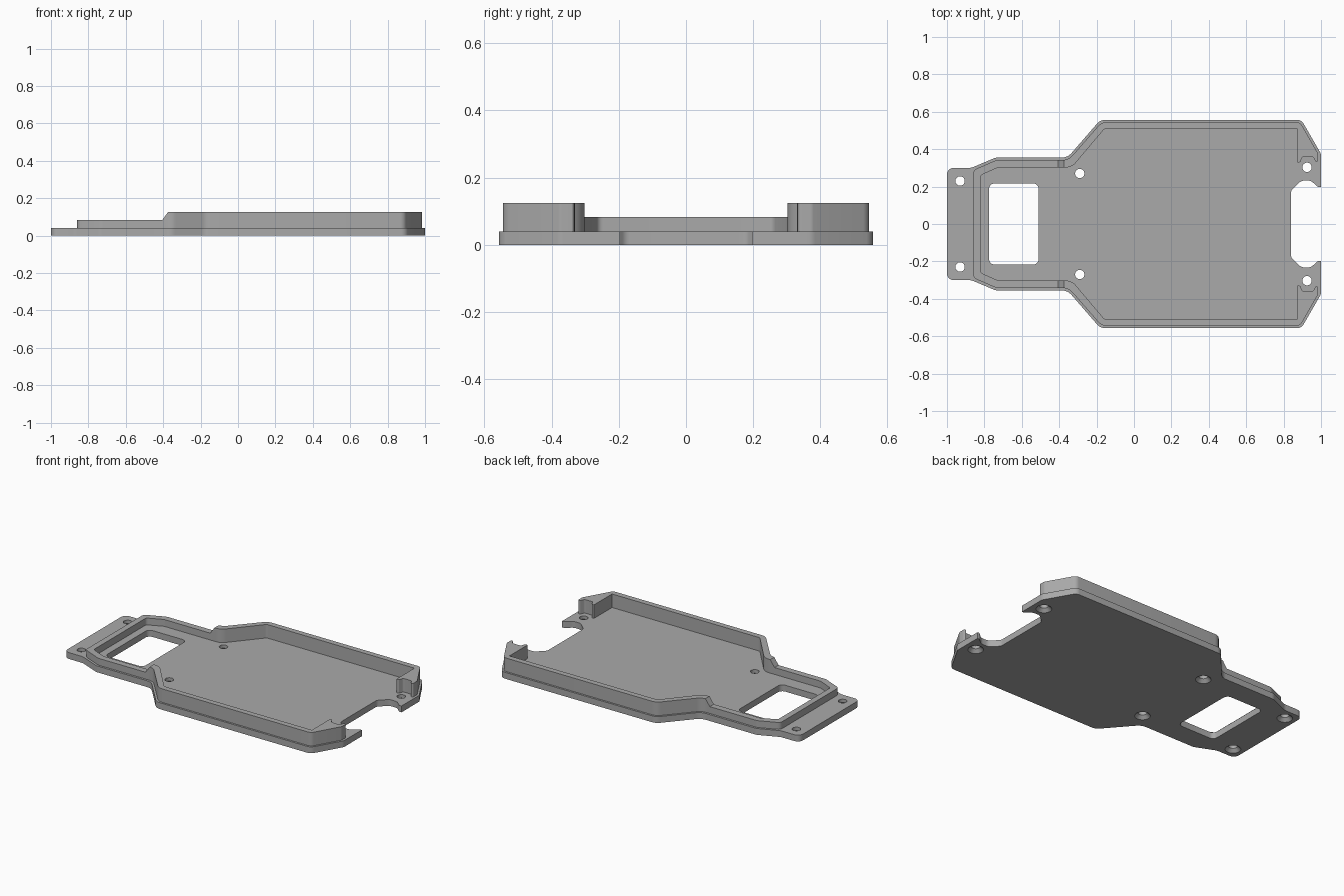
import bpy, bmesh, math
from mathutils import Vector

old = bpy.data.objects.get("Cube")
if old:
    bpy.data.objects.remove(old, do_unlink=True)

grey = bpy.data.materials.new("plain grey")
grey.use_nodes = True
colour = (0.4, 0.4, 0.4, 1)
grey.diffuse_color = colour
grey.node_tree.nodes["Principled BSDF"].inputs["Base Color"].default_value = colour

PLATE, LOW, HIGH = 0.04, 0.083, 0.125


def fillet(corners, steps=6):
    """Round each (x, y, radius) corner of a closed outline."""
    out = []
    for i, (x, y, r) in enumerate(corners):
        p = Vector((x, y))
        a = Vector(corners[i - 1][:2]) - p
        b = Vector(corners[(i + 1) % len(corners)][:2]) - p
        if r == 0:
            out.append(p)
            continue
        half = a.angle(b) / 2
        reach = min(r / math.tan(half), a.length * 0.49, b.length * 0.49)
        r = reach * math.tan(half)
        a.normalize()
        b.normalize()
        centre = p + (a + b).normalized() * (r / math.sin(half))
        start, end = p + a * reach - centre, p + b * reach - centre
        turn = math.atan2(start.x * end.y - start.y * end.x, start.dot(end))
        for k in range(steps + 1):
            t = turn * k / steps
            c, s = math.cos(t), math.sin(t)
            out.append(centre + Vector((start.x * c - start.y * s,
                                        start.x * s + start.y * c)))
    return out


def mirrored(half):
    return half + [(x, -y, r) for x, y, r in reversed(half)]


def finish(name, bm):
    bmesh.ops.recalc_face_normals(bm, faces=bm.faces)
    mesh = bpy.data.meshes.new(name)
    bm.to_mesh(mesh)
    bm.free()
    mesh.materials.append(grey)
    ob = bpy.data.objects.new(name, mesh)
    bpy.context.collection.objects.link(ob)
    return ob


def prism(name, outline, low, high):
    bm = bmesh.new()
    face = bm.faces.new([bm.verts.new((p.x, p.y, low)) for p in outline])
    top = bmesh.ops.extrude_face_region(bm, geom=[face])["geom"]
    bmesh.ops.translate(bm, vec=(0, 0, high - low),
                        verts=[v for v in top if isinstance(v, bmesh.types.BMVert)])
    return finish(name, bm)


def lathe(name, profile, x, y, sides=32):
    """Closed round solid from (radius, height) rings."""
    bm = bmesh.new()
    rings = [[bm.verts.new((x + r * math.cos(k * math.tau / sides),
                            y + r * math.sin(k * math.tau / sides), z))
              for k in range(sides)] for r, z in profile]
    for lower, upper in zip(rings, rings[1:]):
        for k in range(sides):
            n = (k + 1) % sides
            bm.faces.new((lower[k], lower[n], upper[n], upper[k]))
    bm.faces.new(rings[0])
    bm.faces.new(rings[-1])
    return finish(name, bm)


def cut(ob, cutter):
    cutter.hide_render = True
    mod = ob.modifiers.new("cut", "BOOLEAN")
    mod.operation, mod.solver, mod.object = "DIFFERENCE", "EXACT", cutter
    bpy.context.view_layer.objects.active = ob
    bpy.ops.object.modifier_apply(modifier=mod.name)
    bpy.data.objects.remove(cutter, do_unlink=True)


# Base plate with the connector notch in its end
plate = prism("base_plate", fillet(mirrored([
    (-1, 0.30, 0.035), (-0.87, 0.30, 0.06), (-0.74, 0.355, 0.06),
    (-0.355, 0.355, 0.07), (-0.18, 0.557, 0.06), (0.895, 0.557, 0.04),
    (1, 0.375, 0.04), (1, 0.197, 0), (0.985, 0.197, 0.01),
    (0.945, 0.232, 0.04), (0.895, 0.232, 0.04), (0.84, 0.18, 0.03)])), 0, PLATE)

# Rectangular window
cut(plate, prism("window_cutter", fillet(mirrored([
    (-0.775, 0.217, 0.03), (-0.51, 0.217, 0.03)])), -0.1, 0.1))

# Screw holes, countersunk from below
for hx, hy in ((-0.93, 0.23), (-0.29, 0.27), (0.925, 0.303)):
    for side in (1, -1):
        cut(plate, lathe("screw_cutter", [(0.047, -0.002), (0.025, 0.02), (0.025, 0.1)],
                         hx, hy * side))

# Perimeter wall: outer run, notched end, then the inner run back
wall = prism("perimeter_wall", fillet(mirrored([
    (-0.86, 0.288, 0.03), (-0.735, 0.342, 0.06), (-0.35, 0.342, 0.07),
    (-0.173, 0.545, 0.06), (0.888, 0.545, 0.035), (0.985, 0.375, 0.02),
    (0.985, 0.337, 0.006), (0.972, 0.33, 0.006), (0.957, 0.36, 0.012),
    (0.9, 0.36, 0.012), (0.888, 0.33, 0.006), (0.872, 0.33, 0.004),
    (0.872, 0.51, 0), (-0.157, 0.51, 0.02), (-0.333, 0.302, 0.07),
    (-0.727, 0.302, 0.04), (-0.822, 0.26, 0.02)])), PLATE - 0.01, HIGH)

# Lower the narrow end of the wall, with a sloped step up
bm = bmesh.new()
rise = HIGH - LOW
side = [(-1.2, LOW), (-0.405, LOW), (-0.375 + 0.03, HIGH + rise), (-1.2, HIGH + rise)]
face = bm.faces.new([bm.verts.new((x, -0.7, z)) for x, z in side])
far = bmesh.ops.extrude_face_region(bm, geom=[face])["geom"]
bmesh.ops.translate(bm, vec=(0, 1.4, 0),
                    verts=[v for v in far if isinstance(v, bmesh.types.BMVert)])
cut(wall, finish("step_cutter", bm))

# Smooth rounded corners, keep edges sharp
for ob in (plate, wall):
    bpy.ops.object.select_all(action="DESELECT")
    ob.select_set(True)
    bpy.context.view_layer.objects.active = ob
    bpy.ops.object.shade_smooth_by_angle(angle=math.radians(25))
